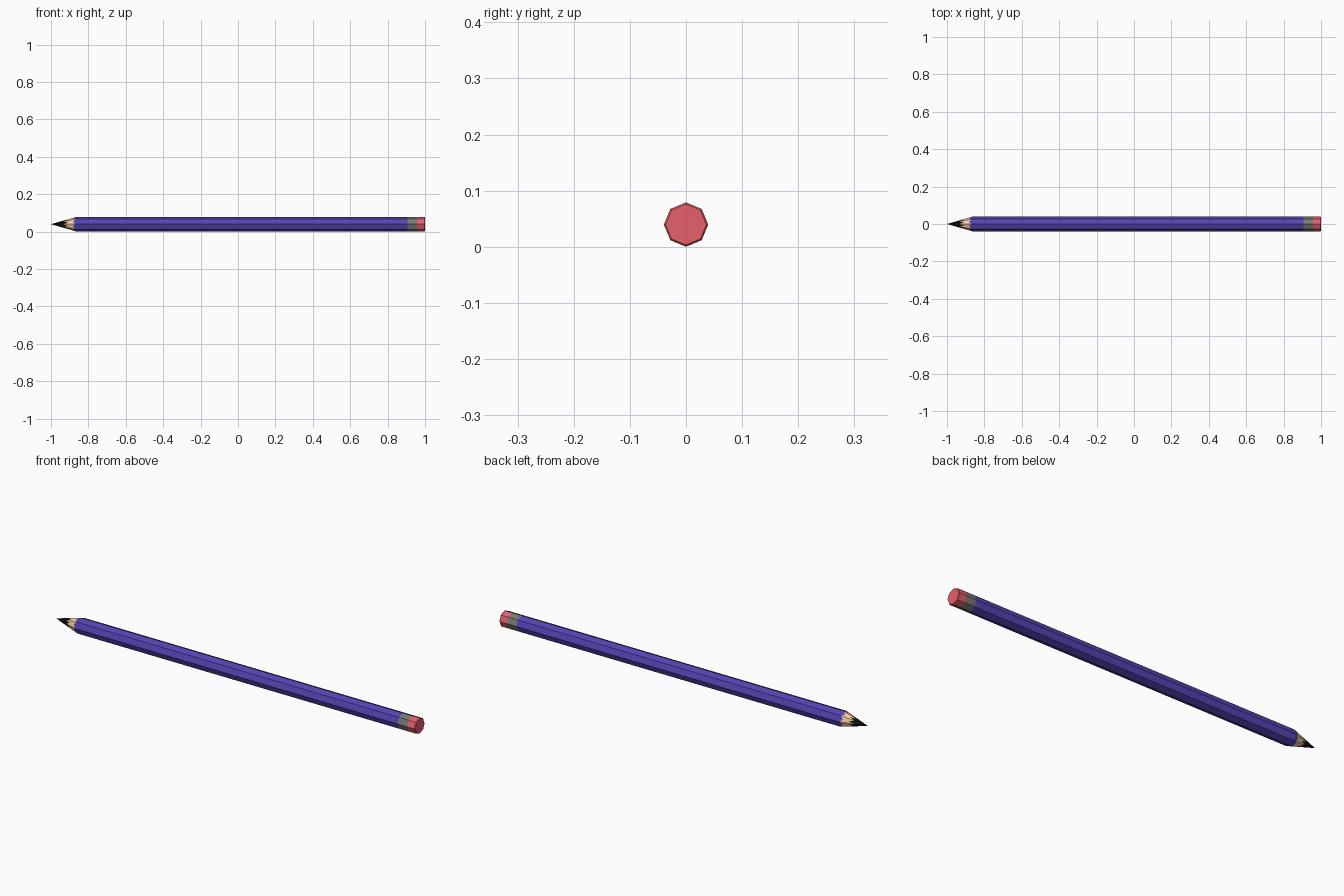
import bpy, bmesh
from math import cos, sin, pi

if "Cube" in bpy.data.objects:
    bpy.data.objects.remove(bpy.data.objects["Cube"])

R, N = 0.0395, 8
CONE, TIP, END = -0.863, -1.0, 1.0


def material(name, rgb):
    m = bpy.data.materials.new(name)
    m.diffuse_color = (*rgb, 1)
    m.use_nodes = True
    m.node_tree.nodes["Principled BSDF"].inputs["Base Color"].default_value = m.diffuse_color
    return m


def radius(x):
    if x >= END:
        return R * 0.92          # softened rim of the eraser
    return R if x >= CONE else R * (x - TIP) / (CONE - TIP)


def ring(bm, x_corner, x_mid):
    """Octagon ring with corner and face-middle points, allowing a zigzag edge."""
    pts = []
    for i in range(2 * N):
        x = x_mid if i % 2 else x_corner
        r = radius(x) * (cos(pi / N) if i % 2 else 1)
        a = pi * i / N
        pts.append(bm.verts.new((x, r * cos(a), R + r * sin(a))))
    return pts


def part(name, rings, rgb, cap=False, point=False):
    bm = bmesh.new()
    loops = [ring(bm, *r) for r in rings]
    for a, b in zip(loops, loops[1:]):
        for i in range(2 * N):
            j = (i + 1) % (2 * N)
            bm.faces.new((a[i], a[j], b[j], b[i]))
    if cap:
        bm.faces.new(loops[-1])
    if point:
        apex = bm.verts.new((TIP, 0, R))
        for i in range(2 * N):
            bm.faces.new((apex, loops[0][i], loops[0][(i + 1) % (2 * N)]))
    bmesh.ops.recalc_face_normals(bm, faces=bm.faces)
    # open sleeves: make sure normals point away from the pencil axis
    bm.normal_update()
    bm.faces.ensure_lookup_table()
    f = bm.faces[0]
    c = f.calc_center_median()
    if f.normal.y * c.y + f.normal.z * (c.z - R) < 0:
        bmesh.ops.reverse_faces(bm, faces=bm.faces)
    me = bpy.data.meshes.new(name)
    bm.to_mesh(me)
    bm.free()
    me.materials.append(material(name + "_colour", rgb))
    bpy.context.collection.objects.link(bpy.data.objects.new(name, me))


lead_edge = (-0.935, -0.908)
paint_edge = (-0.870, -0.882)

# Sharpened point: dark lead, then bare wood with zigzag borders
part("lead", [lead_edge], (0.005, 0.005, 0.005), point=True)
part("wood", [lead_edge, paint_edge], (0.88, 0.60, 0.36))
# Painted shaft
part("shaft", [paint_edge, (CONE, CONE), (0.905, 0.905)], (0.092, 0.058, 0.46))
# Metal ferrule and eraser
part("ferrule", [(0.905, 0.905), (0.957, 0.957)], (0.19, 0.19, 0.18))
part("eraser", [(0.957, 0.957), (0.996, 0.996), (END, END)],
     (0.80, 0.115, 0.15), cap=True)
